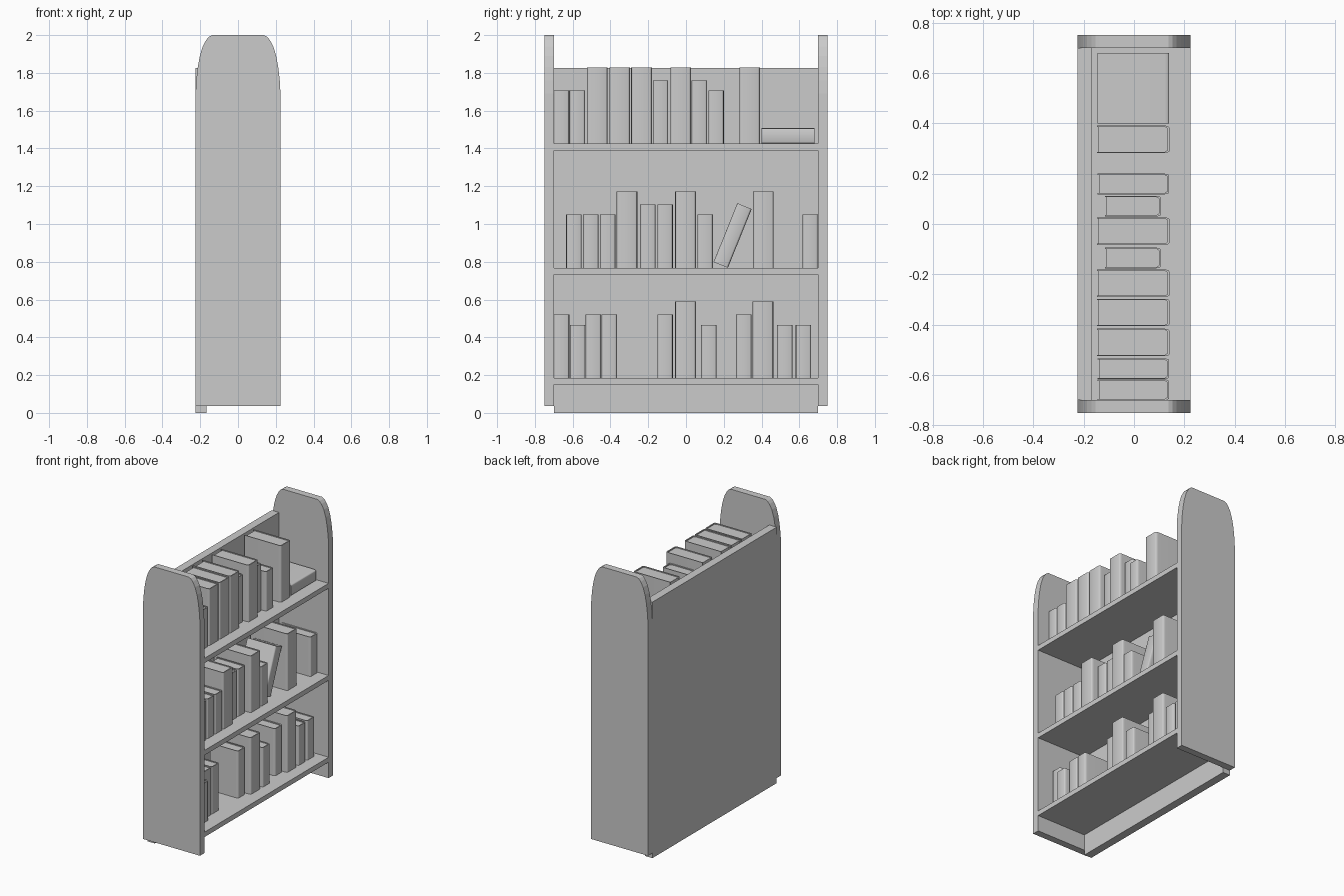
import bpy, bmesh
from math import radians, sin, cos, pi
from mathutils import Matrix, Vector

if "Cube" in bpy.data.objects:
    bpy.data.objects.remove(bpy.data.objects["Cube"])


def prism(name, pts, axis, length, matrix=Matrix()):
    """Extrude a closed 2D outline; axis 'y' uses (x, z) points, axis 'z' uses (x, y)."""
    bm = bmesh.new()
    if axis == 'y':
        co, step = [(a, 0, b) for a, b in pts], Vector((0, length, 0))
    else:
        co, step = [(a, b, 0) for a, b in pts], Vector((0, 0, length))
    face = bm.faces.new([bm.verts.new(c) for c in co])
    ext = bmesh.ops.extrude_face_region(bm, geom=[face])
    bmesh.ops.translate(bm, vec=step,
                        verts=[v for v in ext["geom"] if isinstance(v, bmesh.types.BMVert)])
    bmesh.ops.recalc_face_normals(bm, faces=bm.faces)
    bm.transform(matrix)
    me = bpy.data.meshes.new(name)
    bm.to_mesh(me)
    bm.free()
    ob = bpy.data.objects.new(name, me)
    bpy.context.collection.objects.link(ob)
    return ob


def box(name, x0, x1, y0, y1, z0, z1):
    pts = [(x0, y0), (x1, y0), (x1, y1), (x0, y1)]
    return prism(name, pts, 'z', z1 - z0, Matrix.Translation((0, 0, z0)))


# Side panels with rounded tops
half = [(0.225, 0.036), (0.225, 1.69), (0.221, 1.76), (0.213, 1.83), (0.202, 1.89),
        (0.187, 1.94), (0.168, 1.975), (0.153, 1.992), (0.137, 2.0)]
outline = half + [(-x, z) for x, z in reversed(half)]
for name, y in (("side_panel_left", -0.75), ("side_panel_right", 0.70)):
    prism(name, outline, 'y', 0.05, Matrix.Translation((0, y, 0)))

# Back board and shelves
box("back_board", -0.225, -0.167, -0.70, 0.70, 0, 1.826)
SHELVES = {"bottom": 0.185, "middle": 0.768, "top": 1.425}
for name, z in SHELVES.items():
    box(name + "_shelf", -0.167, 0.225, -0.70, 0.70, z - 0.035, z)

# Book sizes: height, thickness, back x, spine x
KINDS = {"S": (0.281, 0.082, -0.145, 0.140),
         "M": (0.336, 0.082, -0.116, 0.107),
         "L": (0.404, 0.109, -0.148, 0.141)}


def book(name, kind, matrix):
    """Book standing at the origin, thickness along +y, spine towards +x."""
    h, w, x0, x1 = KINDS[kind]
    t, rx, ry, lip = 0.005, 0.020, 0.009, 0.007
    corner = [(x1 - rx + rx * sin(a), ry - ry * cos(a))
              for a in (i * pi / 8 for i in range(5))]
    outer = [(x0, 0)] + corner + [(x, w - y) for x, y in reversed(corner)] + [(x0, w)]
    inner = [(x0, w - t), (x1 - 0.018, w - t), (x1 - 0.007, w - 0.012),
             (x1 - 0.007, 0.012), (x1 - 0.018, t), (x0, t)]
    cover = prism(name + "_cover", outer + inner, 'z', h, matrix)
    for p in cover.data.polygons:
        p.use_smooth = True
    cover.data.set_sharp_from_angle(angle=radians(35))
    pages = [(x0 + lip, w - t)] + inner[1:5] + [(x0 + lip, t)]
    prism(name + "_pages", pages, 'z', h - 2 * lip,
          matrix @ Matrix.Translation((0, 0, lip)))


# Upright books: size and left edge along each shelf
ROWS = {
    "top": [("S", -0.700), ("S", -0.616), ("L", -0.525), ("L", -0.406), ("L", -0.290),
            ("M", -0.176), ("L", -0.083), ("M", 0.030), ("S", 0.118), ("L", 0.282)],
    "middle": [("S", -0.634), ("S", -0.545), ("S", -0.456), ("L", -0.367), ("M", -0.243),
               ("M", -0.152), ("L", -0.057), ("S", 0.060), ("L", 0.355), ("S", 0.617)],
    "bottom": [("M", -0.700), ("S", -0.615), ("M", -0.531), ("M", -0.447), ("M", -0.152),
               ("L", -0.057), ("S", 0.080), ("M", 0.265), ("L", 0.353), ("S", 0.482),
               ("S", 0.581)],
}
for shelf, row in ROWS.items():
    for i, (kind, y) in enumerate(row, 1):
        book(f"{shelf}_book_{i}", kind, Matrix.Translation((0, y, SHELVES[shelf])))

# Leaning book, pivoting on its lower edge
book("leaning_book", "M", Matrix.Translation((0, 0.222, SHELVES["middle"]))
     @ Matrix.Rotation(radians(-22), 4, 'X') @ Matrix.Translation((0, -0.082, 0)))

# Book lying flat
book("lying_book", "S", Matrix.Translation((0, 0.680, SHELVES["top"]))
     @ Matrix.Rotation(radians(90), 4, 'X'))
